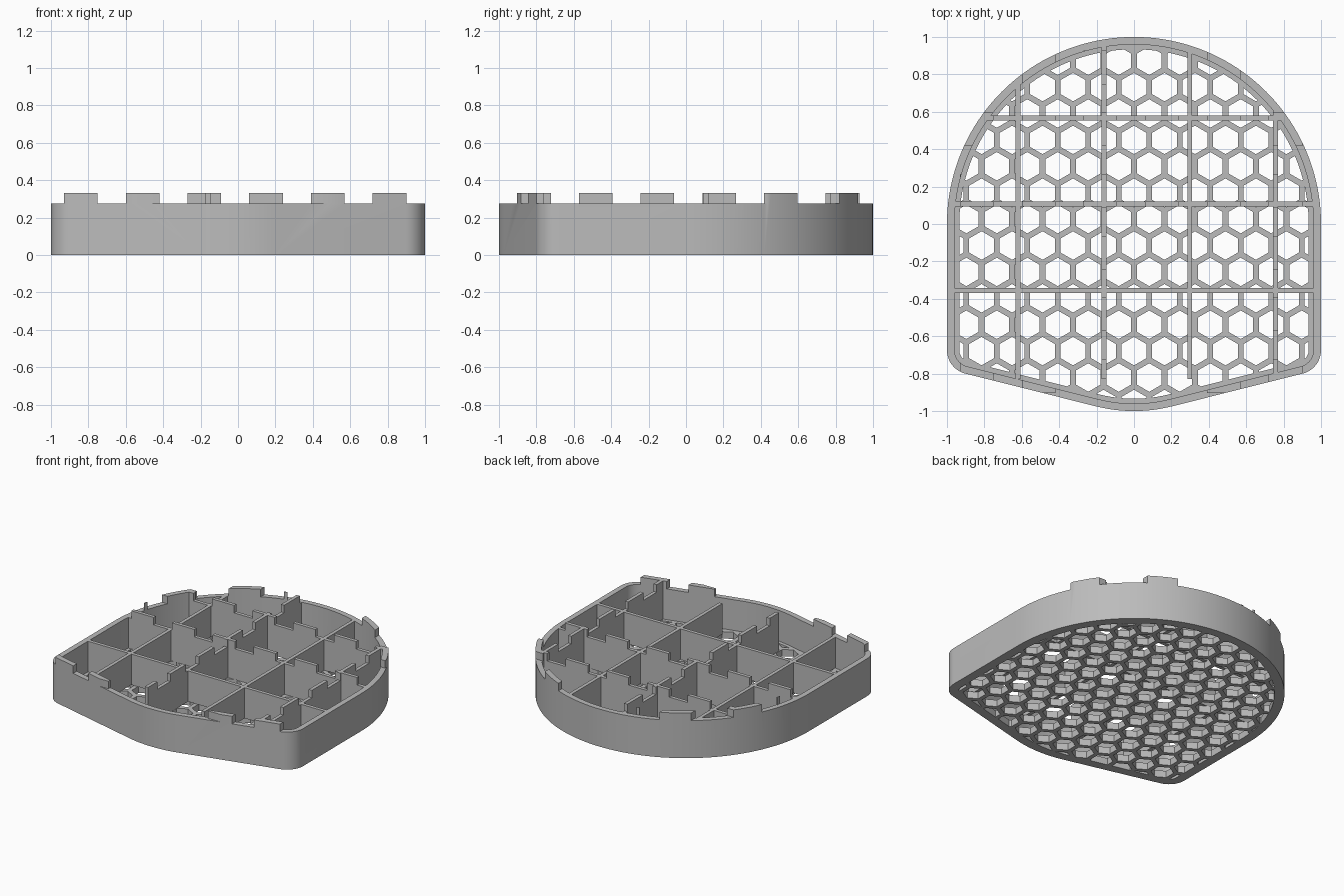
import bpy
import bmesh
from math import sin, cos, pi, radians, sqrt

if "Cube" in bpy.data.objects:
    bpy.data.objects.remove(bpy.data.objects["Cube"])

WALL, RIM, FLOOR, LEDGE, TOP = 0.04, 0.066, 0.05, 0.275, 0.33
HEX_PITCH, HEX_BAR = 0.163, 0.031
RIB = 0.026
PERIOD, TAB = 0.33, 0.18

grey = bpy.data.materials.new("plain grey")
grey.use_nodes = True
grey.diffuse_color = (0.5, 0.5, 0.5, 1)
grey.node_tree.nodes["Principled BSDF"].inputs["Base Color"].default_value = (0.5, 0.5, 0.5, 1)


def arc(cx, cy, r, start, end, steps):
    angles = [radians(start + (end - start) * i / steps) for i in range(steps + 1)]
    return [(cx + r * cos(a), cy + r * sin(a)) for a in angles]


def outline(inset):
    """Round back, straight sides, filleted corners, gently bowed front."""
    slope, bow, fillet = 14, 0.83, 0.13
    cx, cy = 1 - fillet, -0.674
    return (arc(0, 0, 1 - inset, 0, 180, 80)
            + arc(-cx, cy, fillet - inset, 180, 270 - slope, 10)
            + arc(0, bow - 1, bow - inset, 270 - slope, 270 + slope, 14)
            + arc(cx, cy, fillet - inset, 270 + slope, 360, 10))


def prism(bm, points, z0, z1):
    low = [bm.verts.new((x, y, z0)) for x, y in points]
    high = [bm.verts.new((x, y, z1)) for x, y in points]
    bm.faces.new(low[::-1])
    bm.faces.new(high)
    for i in range(len(points)):
        j = (i + 1) % len(points)
        bm.faces.new((low[i], low[j], high[j], high[i]))


def rect(x0, x1, y0, y1):
    return [(x0, y0), (x1, y0), (x1, y1), (x0, y1)]


def solid(name, shapes, z0, z1, helper=False):
    bm = bmesh.new()
    for points in shapes:
        prism(bm, points, z0, z1)
    mesh = bpy.data.meshes.new(name)
    bm.to_mesh(mesh)
    bm.free()
    obj = bpy.data.objects.new(name, mesh)
    bpy.context.collection.objects.link(obj)
    mesh.materials.append(grey)
    obj.hide_render = helper
    return obj


def carve(obj, cutter, operation="DIFFERENCE"):
    """Apply one boolean to the object."""
    mod = obj.modifiers.new("carve", "BOOLEAN")
    mod.solver = "EXACT"
    mod.operation = operation
    mod.object = cutter
    bpy.context.view_layer.update()
    graph = bpy.context.evaluated_depsgraph_get()
    mesh = bpy.data.meshes.new_from_object(obj.evaluated_get(graph))
    obj.modifiers.clear()
    obj.data = mesh


# Slots between the raised tabs, one set along each axis
def slots(first_tab):
    edges = [first_tab + PERIOD * i for i in range(-1, 7)]
    return [(e + TAB, e + PERIOD) for e in edges]


x_slots = solid("x_slot_cutter", [rect(a, b, -2, 2) for a, b in slots(-0.93)], LEDGE, 0.5, True)
y_slots = solid("y_slot_cutter", [rect(-2, 2, a, b) for a, b in slots(-0.903)], LEDGE, 0.5, True)
cavity = solid("cavity_cutter", [outline(WALL)], -0.2, 0.6, True)
inner = solid("rib_limit", [outline(WALL * 0.9)], -0.2, 0.6, True)
opening = solid("mesh_limit", [outline(RIM)], -0.3, 0.3, True)

# Outer wall
wall = solid("outer_wall", [outline(0)], 0, TOP)
carve(wall, cavity)

# Honeycomb floor
radius = (HEX_PITCH - HEX_BAR) / sqrt(3)
holes = []
for row in range(-7, 9):
    for col in range(-7, 8):
        x = (col + 0.5 * (row % 2)) * HEX_PITCH
        y = -0.115 + row * HEX_PITCH * sqrt(3) / 2
        holes.append([(x + radius * cos(pi / 6 + k * pi / 3),
                       y + radius * sin(pi / 6 + k * pi / 3)) for k in range(6)])
hexes = solid("hexagon_cutter", holes, -0.1, 0.2, True)
carve(hexes, opening, "INTERSECT")
base = solid("honeycomb_floor", [outline(WALL)], 0, FLOOR)
carve(base, hexes)

# Crossing divider ribs
ribs = []
for i in range(4):
    x = -0.62 + 0.459 * i
    ribs.append(solid(f"lengthwise_rib_{i + 1}", [rect(x - RIB / 2, x + RIB / 2, -0.83, 1.2)], FLOOR, TOP))
for i in range(3):
    y = -0.355 + 0.461 * i
    ribs.append(solid(f"crosswise_rib_{i + 1}", [rect(-1.2, 1.2, y - RIB / 2, y + RIB / 2)], FLOOR, TOP))
for rib in ribs:
    carve(rib, inner, "INTERSECT")

# Cut the slots so only the tabs stand above the ledge
for part in [wall] + ribs:
    carve(part, x_slots)
    carve(part, y_slots)

for helper in (x_slots, y_slots, cavity, inner, opening, hexes):
    bpy.data.objects.remove(helper)

# Smooth the curved wall, keep edges crisp
bpy.ops.object.select_all(action="DESELECT")
for part in [wall, base] + ribs:
    part.select_set(True)
bpy.context.view_layer.objects.active = wall
bpy.ops.object.shade_smooth_by_angle(angle=radians(30))
